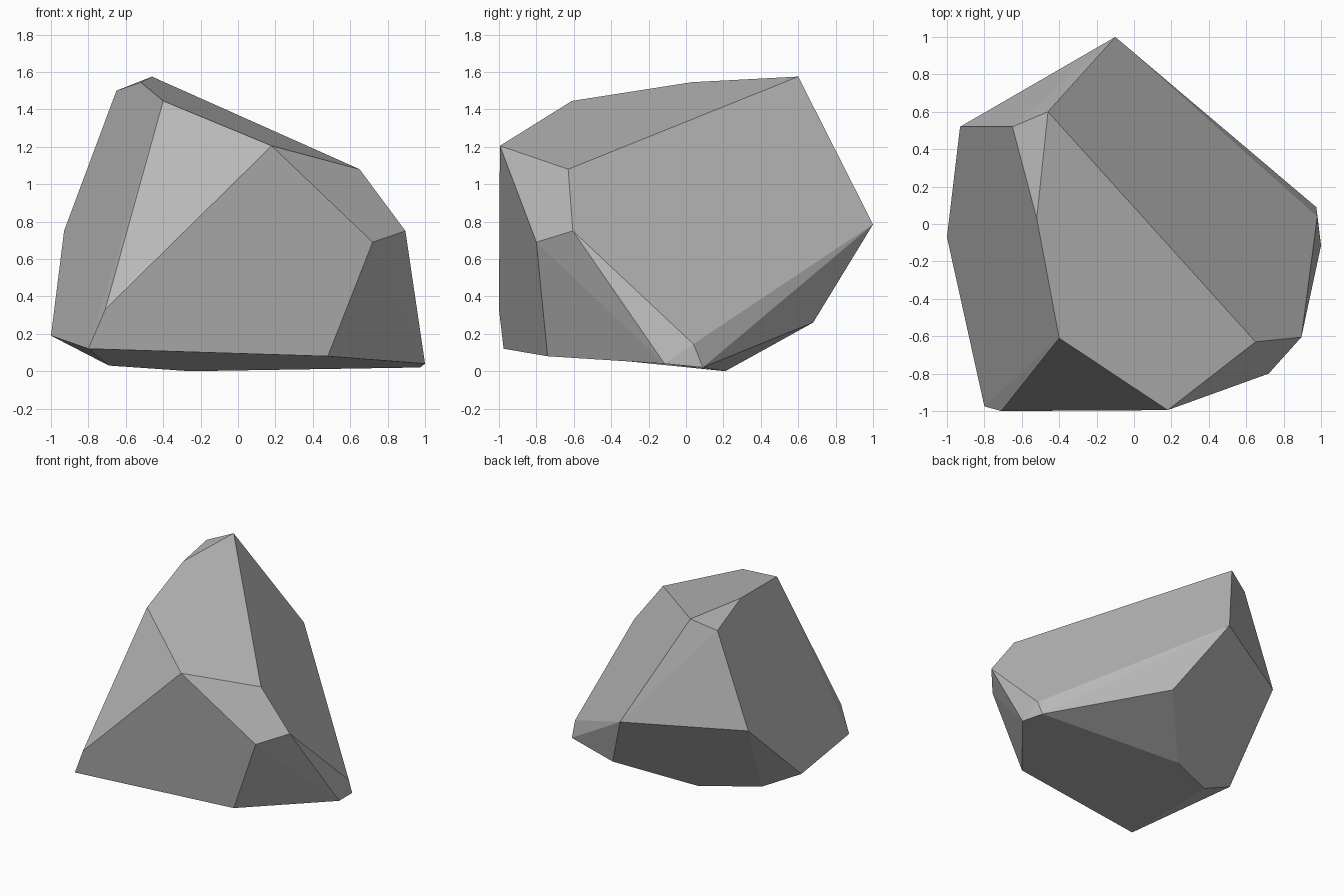
import bpy
import bmesh
import math

cube = bpy.data.objects.get("Cube")
if cube:
    bpy.data.objects.remove(cube, do_unlink=True)

# Stone colour
stone = bpy.data.materials.new("stone grey")
stone.use_nodes = True
grey = (0.5, 0.5, 0.5, 1)
stone.diffuse_color = grey
stone.node_tree.nodes["Principled BSDF"].inputs["Base Color"].default_value = grey

# Corners of the boulder, grouped by region
crest = [(-.46, .60, 1.575), (-.65, .52, 1.50), (-.52, .03, 1.545), (-.40, -.61, 1.445)]
shoulder = [(.18, -.995, 1.205), (.65, -.63, 1.08), (.895, -.605, .75), (.72, -.80, .69)]
back = [(-.10, 1, .785), (-.93, .52, .75), (.19, .68, .26)]
foot = [(.48, -.74, .08), (-.80, -.975, .12), (-.71, -1, .33), (-1, -.07, .19),
        (1, -.115, .04), (.975, .09, .02), (.98, .04, .145)]
underside = [(-.255, .21, 0), (-.69, 0, .03)]

# Wrap the corners in a convex skin and merge nearly flat facets
bm = bmesh.new()
for corner in crest + shoulder + back + foot + underside:
    bm.verts.new(corner)
bmesh.ops.convex_hull(bm, input=bm.verts)
bmesh.ops.dissolve_limit(bm, angle_limit=math.radians(3), verts=bm.verts, edges=bm.edges)
bmesh.ops.recalc_face_normals(bm, faces=bm.faces)

mesh = bpy.data.meshes.new("boulder")
bm.to_mesh(mesh)
bm.free()
mesh.materials.append(stone)
boulder = bpy.data.objects.new("boulder", mesh)
bpy.context.collection.objects.link(boulder)
